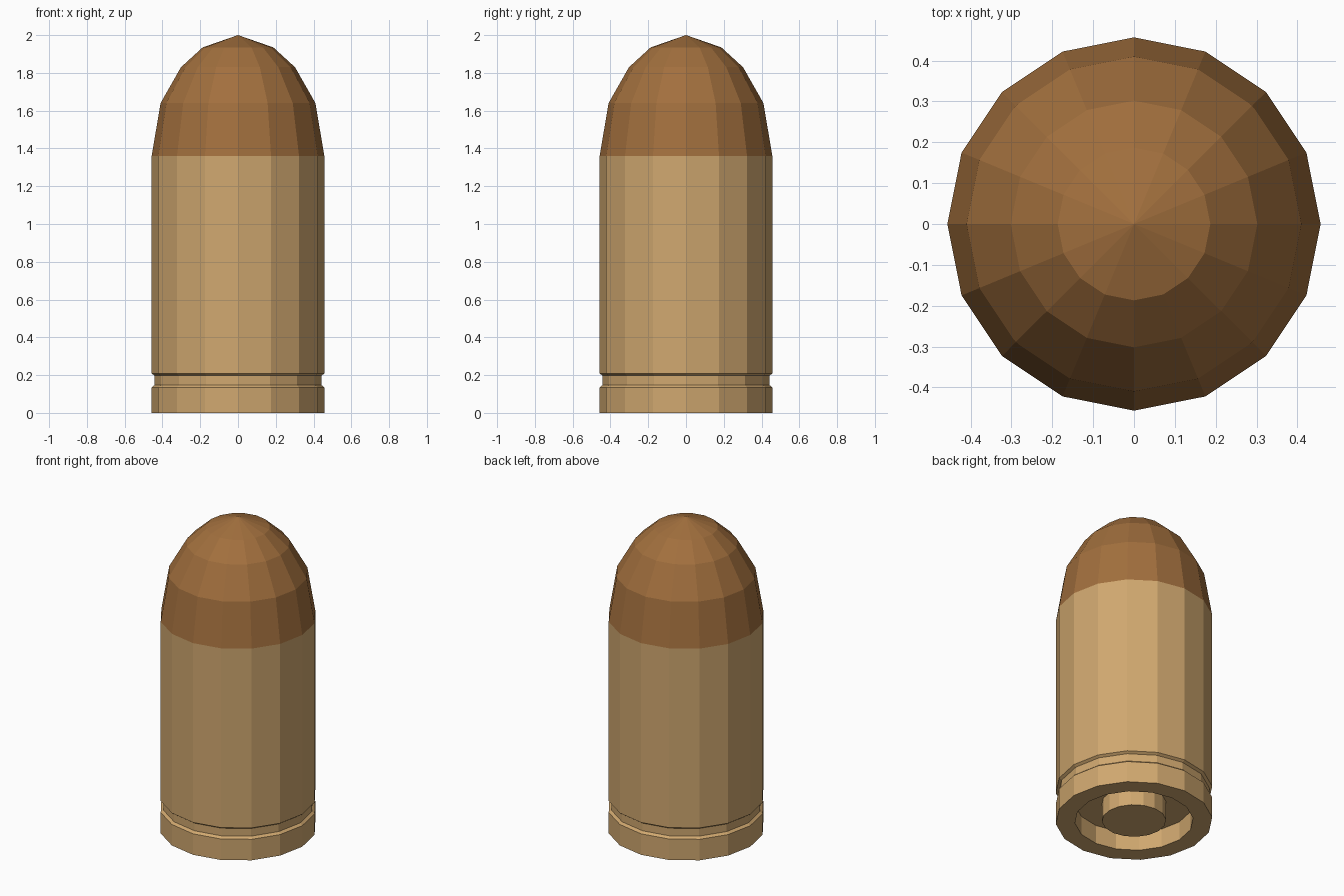
import bpy, bmesh
from math import cos, sin, pi

if "Cube" in bpy.data.objects:
    bpy.data.objects.remove(bpy.data.objects["Cube"])

SIDES = 16


def material(name, rgb):
    m = bpy.data.materials.new(name)
    m.diffuse_color = (*rgb, 1)
    m.use_nodes = True
    m.node_tree.nodes["Principled BSDF"].inputs["Base Color"].default_value = m.diffuse_color
    return m


def lathe(name, profile, mat):
    """Revolve an (r, z) profile around z; r = 0 makes a single pole vertex."""
    bm = bmesh.new()
    rings = []
    for r, z in profile:
        if r == 0:
            rings.append([bm.verts.new((0, 0, z))] * SIDES)
        else:
            rings.append([bm.verts.new((r * cos(2 * pi * i / SIDES),
                                        r * sin(2 * pi * i / SIDES), z))
                          for i in range(SIDES)])
    for a, b in zip(rings, rings[1:]):
        for i in range(SIDES):
            j = (i + 1) % SIDES
            bm.faces.new(list(dict.fromkeys((a[i], a[j], b[j], b[i]))))
    mesh = bpy.data.meshes.new(name)
    bm.to_mesh(mesh)
    bm.free()
    mesh.materials.append(mat)
    obj = bpy.data.objects.new(name, mesh)
    bpy.context.collection.objects.link(obj)
    return obj


brass = material("brass", (0.63, 0.39, 0.16))
copper = material("copper", (0.36, 0.16, 0.047))

R = 0.457          # outer radius
PRIMER_R = 0.187
RECESS = 0.12      # depth of the ring-shaped recess in the base

# Raised centre of the base
lathe("primer", [(0, 0), (PRIMER_R, 0), (PRIMER_R, RECESS)], brass)

# Casing: recess floor, recess wall, rim, extraction groove, straight wall
lathe("casing", [(PRIMER_R, RECESS), (0.345, RECESS), (0.345, 0), (R, 0),
                 (R, 0.135), (0.441, 0.148), (0.441, 0.197), (R, 0.208),
                 (R, 1.36)], brass)

# Rounded nose
lathe("nose", [(R, 1.36), (0.41, 1.64), (0.302, 1.83), (0.187, 1.935),
               (0, 2.0)], copper)
